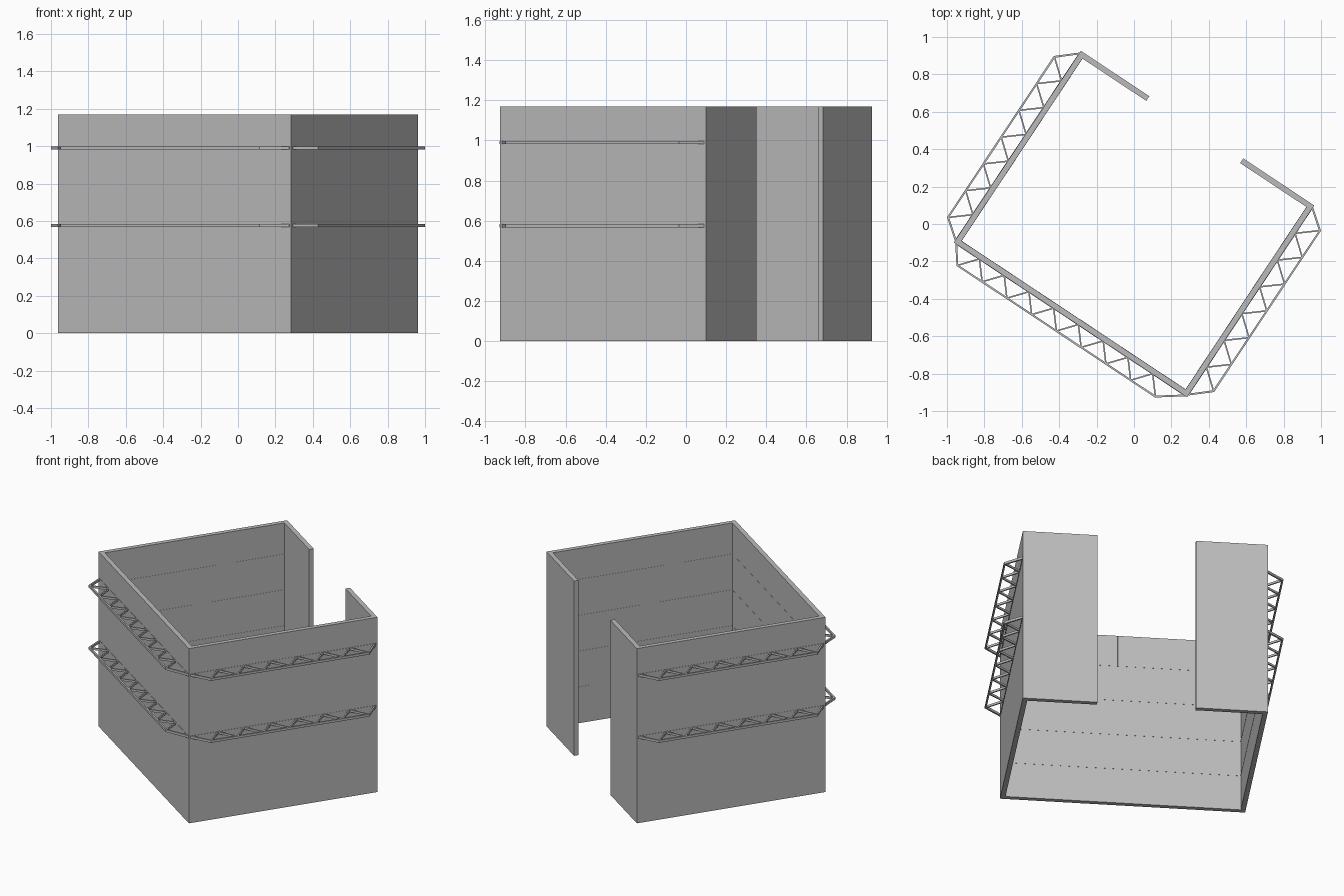
import bpy, bmesh, math
from mathutils import Matrix, Vector

if "Cube" in bpy.data.objects:
    bpy.data.objects.remove(bpy.data.objects["Cube"])

ROT = Matrix.Rotation(math.radians(-33.53), 4, 'Z')   # building is turned in plan
HW, HD, H, T = 0.7485, 0.615, 1.17, 0.03              # half width, half depth, height, wall thickness

mat = bpy.data.materials.new("concrete grey")
mat.diffuse_color = (0.5, 0.5, 0.5, 1)
mat.use_nodes = True
mat.node_tree.nodes["Principled BSDF"].inputs["Base Color"].default_value = mat.diffuse_color


def finish(name, bm):
    bm.transform(ROT)
    bmesh.ops.recalc_face_normals(bm, faces=bm.faces)
    me = bpy.data.meshes.new(name)
    bm.to_mesh(me)
    bm.free()
    me.materials.append(mat)
    ob = bpy.data.objects.new(name, me)
    bpy.context.collection.objects.link(ob)


def add_box(bm, lo, hi):
    lo, hi = Vector(lo), Vector(hi)
    m = Matrix.Translation((lo + hi) / 2) @ Matrix.Diagonal((*(hi - lo), 1))
    bmesh.ops.create_cube(bm, size=1, matrix=m)


def box(name, lo, hi):
    bm = bmesh.new()
    add_box(bm, lo, hi)
    finish(name, bm)


def add_bar(bm, a, b, z, w, h):
    """Horizontal rectangular bar between two plan points."""
    a, b = Vector((*a, z)), Vector((*b, z))
    d = b - a
    m = (Matrix.Translation((a + b) / 2)
         @ Matrix.Rotation(math.atan2(d.y, d.x), 4, 'Z')
         @ Matrix.Diagonal((d.length + w * 0.5, w, h, 1)))
    bmesh.ops.create_cube(bm, size=1, matrix=m)


# Walls
box("front_wall", (-HW, -HD, 0), (HW, -HD + T, H))
box("left_wall", (-HW, -HD + T, 0), (-HW + T, HD - T, H))
box("right_wall", (HW - T, -HD + T, 0), (HW, HD - T, H))
box("back_panel_left", (-HW, HD - T, 0), (-0.309, HD, H))
box("back_panel_right", (0.293, HD - T, 0), (HW, HD, H))

# Faint sheet joints on the inside of the walls
bm = bmesh.new()
e, s = 0.001, 0.003
xi, yi = HW - T, HD - T
for z in (0.24, 0.48, 0.72, 0.96):
    add_box(bm, (-xi, -yi - s, z - s), (xi, -yi + e, z + s))
    add_box(bm, (-xi - s, -yi, z - s), (-xi + e, yi, z + s))
    add_box(bm, (xi - e, -yi, z - s), (xi + s, yi, z + s))
for x, z0, z1 in ((0.03, 0.96, H), (-0.2, 0.96, H), (-0.41, 0.96, H), (-0.46, 0, 0.72)):
    add_box(bm, (x - s, -yi - s, z0 + 0.001), (x + s, -yi + e, z1 - 0.001))
finish("inner_sheet_joints", bm)


def truss(name, z, place, foot, start, end, bays, depth):
    """Flat truss; place(along, out) gives the plan point."""
    bm = bmesh.new()
    pitch = (end - start) / bays
    inner = -0.003
    add_bar(bm, place(-foot, inner), place(foot, inner), z, 0.010, 0.016)
    add_bar(bm, place(start, depth), place(end, depth), z, 0.010, 0.016)
    add_bar(bm, place(-foot, inner), place(start, depth), z, 0.010, 0.016)
    add_bar(bm, place(foot, inner), place(end, depth), z, 0.010, 0.016)
    for i in range(bays):
        a = start + i * pitch
        mid = place(a + pitch / 2, inner)
        add_bar(bm, place(a, depth), mid, z, 0.008, 0.014)
        add_bar(bm, mid, place(a + pitch, depth), z, 0.008, 0.014)
    finish(name, bm)


# Two levels of bracing trusses on three outer walls
for level, z in (("lower", 0.575), ("upper", 0.99)):
    truss(level + "_front_truss", z, lambda t, o: (t, -HD - o), 0.735, -0.665, 0.605, 8, 0.091)
    truss(level + "_left_truss", z, lambda t, o: (-HW - o, t), 0.6, -0.52, 0.51, 6, 0.1)
    truss(level + "_right_truss", z, lambda t, o: (HW + o, t), 0.6, -0.51, 0.52, 6, 0.1)
